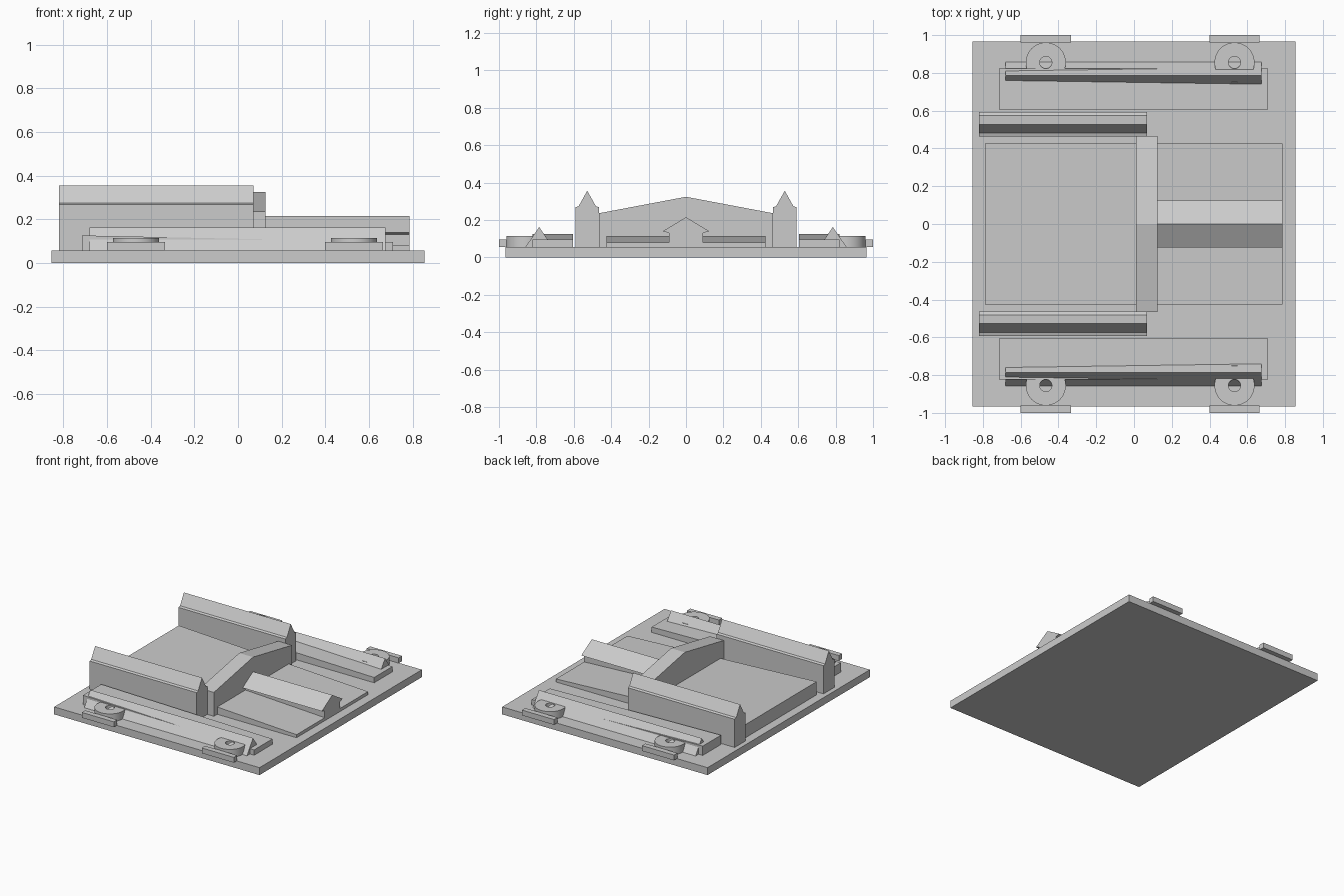
import bpy
import bmesh
import math
from mathutils import Vector

cube = bpy.data.objects.get("Cube")
if cube:
    bpy.data.objects.remove(cube, do_unlink=True)

grey = bpy.data.materials.new("plain grey")
grey.use_nodes = True
colour = (0.6, 0.6, 0.6, 1)
grey.diffuse_color = colour
grey.node_tree.nodes["Principled BSDF"].inputs["Base Color"].default_value = colour

GROUND = 0.056


def finish(name, bm):
    bmesh.ops.recalc_face_normals(bm, faces=bm.faces)
    mesh = bpy.data.meshes.new(name)
    bm.to_mesh(mesh)
    bm.free()
    mesh.materials.append(grey)
    obj = bpy.data.objects.new(name, mesh)
    bpy.context.collection.objects.link(obj)
    return obj


def extrude(name, points, offset):
    """Close a 3D outline into a face and extrude it."""
    bm = bmesh.new()
    face = bm.faces.new([bm.verts.new(p) for p in points])
    result = bmesh.ops.extrude_face_region(bm, geom=[face], use_keep_orig=True)
    moved = [v for v in result["geom"] if isinstance(v, bmesh.types.BMVert)]
    bmesh.ops.translate(bm, verts=moved, vec=Vector(offset))
    return finish(name, bm)


def along_x(name, half, x0, x1, y=0):
    """Symmetric profile given as (y, z) from the bottom edge up to the ridge."""
    outline = half + [(-a, z) for a, z in reversed(half) if a > 0]
    return extrude(name, [(x0, y + a, z) for a, z in outline], (x1 - x0, 0, 0))


def ramp(name, x0, x1, z0, z1, y0, y1):
    points = [(x0, y0, GROUND), (x1, y0, GROUND), (x1, y0, z1), (x0, y0, z0)]
    return extrude(name, points, (0, y1 - y0, 0))


def block(name, x0, x1, y0, y1, z0, z1):
    points = [(x0, y0, z0), (x1, y0, z0), (x1, y1, z0), (x0, y1, z0)]
    return extrude(name, points, (0, 0, z1 - z0))


def ring(name, x, y, inner, outer, z0, z1):
    bm = bmesh.new()
    section = [(inner, z0), (outer, z0), (outer, z1), (inner, z1)]
    verts = [bm.verts.new((r, 0, z)) for r, z in section]
    edges = [bm.edges.new((verts[i], verts[(i + 1) % 4])) for i in range(4)]
    bmesh.ops.spin(bm, geom=verts + edges, cent=(0, 0, 0), axis=(0, 0, 1),
                   angle=math.tau, steps=48)
    bmesh.ops.remove_doubles(bm, verts=bm.verts, dist=0.0001)
    obj = finish(name, bm)
    obj.location = (x, y, 0)
    bpy.ops.object.select_all(action="DESELECT")
    bpy.context.view_layer.objects.active = obj
    obj.select_set(True)
    bpy.ops.object.shade_smooth_by_angle(angle=math.radians(30))
    return obj


# Base and the sloping middle floor
block("base_plate", -0.855, 0.855, -0.965, 0.965, 0, GROUND)
ramp("middle_floor", -0.79, 0.785, 0.155, 0.079, -0.425, 0.425)

# Gabled cross wall and the small roofed spine
along_x("cross_wall", [(0.465, GROUND), (0.465, 0.236), (0, 0.324)], 0.01, 0.125)
along_x("roofed_spine",
        [(0.09, GROUND), (0.09, 0.13), (0.124, 0.14), (0, 0.215)], 0.125, 0.785)

# Matching parts along the front and back
for side, s in (("front", -1), ("back", 1)):
    along_x(side + "_tall_wall",
            [(0.064, GROUND), (0.064, 0.268), (0.046, 0.274), (0, 0.356)],
            -0.82, 0.07, s * 0.528)
    ramp(side + "_side_floor", -0.715, 0.71, 0.126, 0.096,
         *sorted((s * 0.605, s * 0.822)))
    along_x(side + "_low_ridge", [(0.073, GROUND), (0, 0.162)],
            -0.68, 0.675, s * 0.785)
    for end, x in (("right", -0.467), ("left", 0.532)):
        ring(f"{side}_{end}_ring", x, s * 0.855, 0.032, 0.106, GROUND, 0.114)
        block(f"{side}_{end}_tab", x - 0.133, x + 0.133,
              *sorted((s * 0.96, s * 1.0)), GROUND, 0.096)
